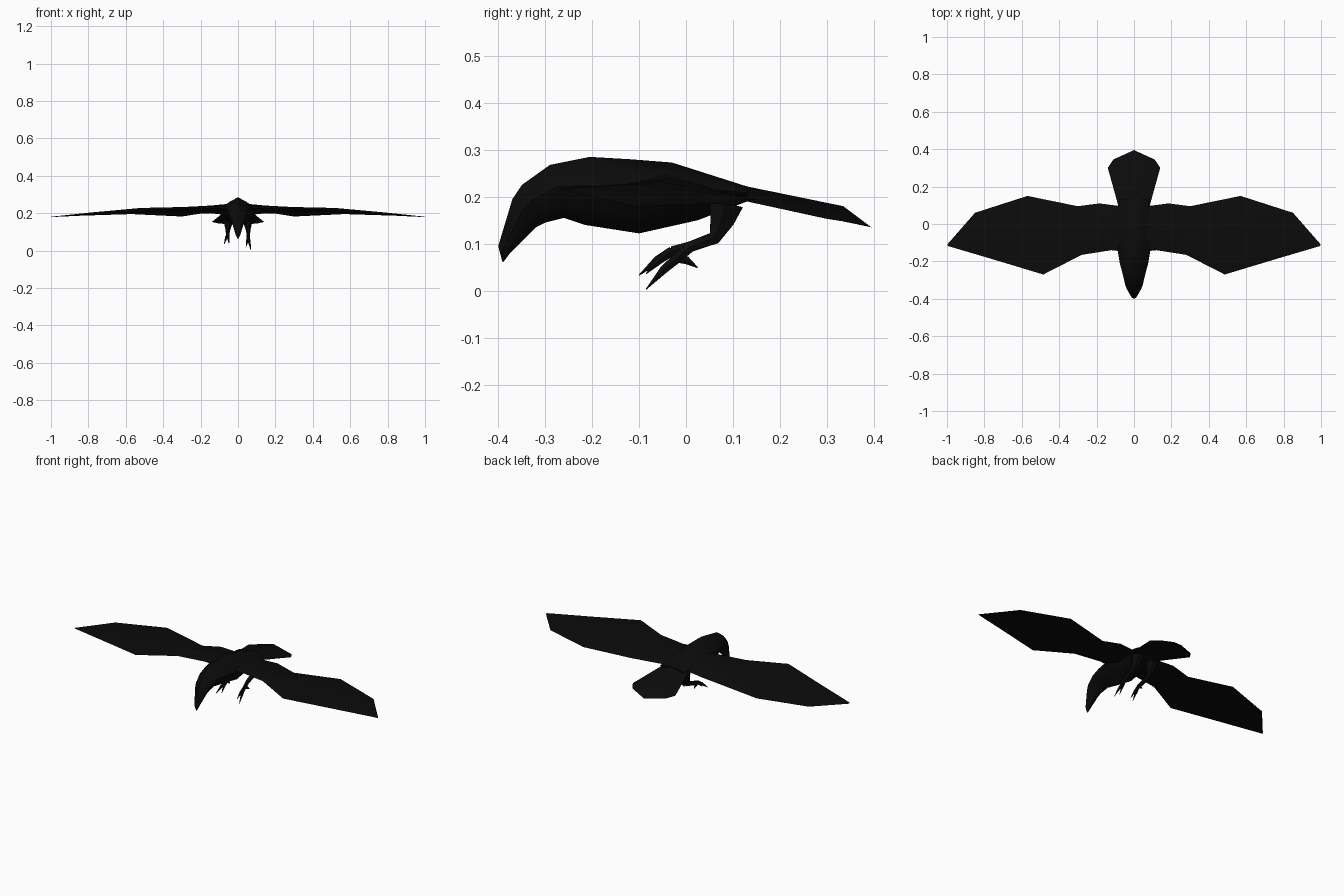
import bpy, bmesh, math
from mathutils import Vector

cube = bpy.data.objects.get("Cube")
if cube:
    bpy.data.objects.remove(cube, do_unlink=True)

black = bpy.data.materials.new("feather_black")
black.use_nodes = True
colour = (0.0033, 0.0033, 0.0033, 1)
black.diffuse_color = colour
black.node_tree.nodes["Principled BSDF"].inputs["Base Color"].default_value = colour


def finish(name, bm, angle=40):
    bmesh.ops.remove_doubles(bm, verts=bm.verts, dist=0.0005)
    bmesh.ops.recalc_face_normals(bm, faces=bm.faces)
    mesh = bpy.data.meshes.new(name)
    bm.to_mesh(mesh)
    bm.free()
    mesh.materials.append(black)
    ob = bpy.data.objects.new(name, mesh)
    bpy.context.collection.objects.link(ob)
    bpy.ops.object.select_all(action='DESELECT')
    ob.select_set(True)
    bpy.context.view_layer.objects.active = ob
    bpy.ops.object.shade_smooth_by_angle(angle=math.radians(angle))
    return ob


def loft(bm, rings):
    """Skin a list of equal-sized rings and cap both ends."""
    rows = [[bm.verts.new(p) for p in r] for r in rings]
    n = len(rows[0])
    for a, b in zip(rows, rows[1:]):
        for i in range(n):
            j = (i + 1) % n
            bm.faces.new((a[i], a[j], b[j], b[i]))
    bm.faces.new(rows[0])
    bm.faces.new(rows[-1])


def tube(bm, stations, sides=6):
    """Tapered limb through (point, radius) stations."""
    pts = [Vector(p) for p, _ in stations]
    rings = []
    for i, (_, r) in enumerate(stations):
        d = (pts[min(i + 1, len(pts) - 1)] - pts[max(i - 1, 0)]).normalized()
        u = (Vector((1, 0, 0)) - d * d.x).normalized()
        v = d.cross(u)
        rings.append([pts[i] + (u * math.cos(t) * 0.8 + v * math.sin(t)) * r
                      for t in (k * math.tau / sides for k in range(sides))])
    loft(bm, rings)


# Body, head and hooked beak: ridge (y, z), belly (y, z), half width
stations = [
    (-0.392, 0.064, -0.39, 0.06, 0.002),
    (-0.40, 0.095, -0.375, 0.08, 0.014),
    (-0.37, 0.195, -0.32, 0.135, 0.038),
    (-0.35, 0.225, -0.30, 0.145, 0.046),
    (-0.29, 0.268, -0.26, 0.155, 0.058),
    (-0.205, 0.285, -0.215, 0.14, 0.076),
    (-0.12, 0.28, -0.10, 0.122, 0.092),
    (-0.03, 0.273, 0.025, 0.15, 0.09),
    (0.13, 0.222, 0.13, 0.19, 0.08),
]
# Section: (fraction of half width, fraction of the way from ridge to belly)
section = [(0, 0), (0.6, 0.17), (1, 0.42), (0.72, 0.78), (0, 1),
           (-0.72, 0.78), (-1, 0.42), (-0.6, 0.17)]
bm = bmesh.new()
loft(bm, [[(w * a, y0 + (y1 - y0) * t, z0 + (z1 - z0) * t) for a, t in section]
          for y0, z0, y1, z1, w in stations])
finish("body", bm, 50)

# Fan tail with a roof-like ridge and thin rim
bm = bmesh.new()
for s in (1, -1):
    ridge = [(0, 0.05, 0.245), (0, 0.13, 0.222), (0, 0.335, 0.18), (0, 0.395, 0.135)]
    rim = [(s * 0.075, 0.06, 0.205), (s * 0.09, 0.12, 0.193),
           (s * 0.14, 0.30, 0.153), (s * 0.11, 0.345, 0.146)]
    keel = [(0, 0.05, 0.19), (0, 0.13, 0.19)]
    for face in ((ridge[0], ridge[1], rim[1], rim[0]),
                 (ridge[1], ridge[2], rim[2], rim[1]),
                 (ridge[2], rim[3], rim[2]), (ridge[2], ridge[3], rim[3]),
                 (keel[0], rim[0], rim[1], keel[1]),
                 (keel[1], rim[1], rim[2]), (keel[1], rim[2], rim[3]),
                 (keel[1], rim[3], ridge[3]),
                 (ridge[0], rim[0], keel[0])):
        bm.faces.new([bm.verts.new(p) for p in face])
finish("tail", bm)

# Wings: leading edge point, trailing edge point, camber above and below
spans = [
    ((0.03, -0.15, 0.225), (0.03, 0.09, 0.205), 0.035, 0.03),
    ((0.12, -0.14, 0.225), (0.185, 0.11, 0.200), 0.026, 0.015),
    ((0.28, -0.165, 0.225), (0.30, 0.095, 0.182), 0.026, 0.010),
    ((0.485, -0.27, 0.217), (0.57, 0.15, 0.195), 0.020, 0.006),
    ((0.75, -0.19, 0.198), (0.85, 0.06, 0.186), 0.010, 0.004),
    ((0.994, -0.118, 0.181), (0.999, -0.11, 0.179), 0.001, 0.001),
]
for side, s in (("left", 1), ("right", -1)):
    rings = []
    for lead, trail, up, down in spans:
        a, b = Vector(lead), Vector(trail)
        m = a.lerp(b, 0.42)
        ring = [a, m + Vector((0, 0, up)), b, m - Vector((0, 0, down))]
        rings.append([(s * p.x, p.y, p.z) for p in ring])
    bm = bmesh.new()
    loft(bm, rings)
    finish(side + "_wing", bm)

# Legs with clawed toes; the left foot hangs slightly lower
for side, s, dy, dz in (("left", 1, 0.012, -0.008), ("right", -1, 0, 0.006)):
    ankle = (s * 0.055, -0.03 + dy, 0.078 + dz)
    bm = bmesh.new()
    tube(bm, [((s * 0.05, 0.085, 0.185), 0.042), ((s * 0.052, 0.077, 0.15), 0.03),
              ((s * 0.054, 0.06, 0.112), 0.016), ((s * 0.055, 0.01, 0.094), 0.013), (ankle, 0.012)])
    if s > 0:
        tips = [(0.068, -0.085, 0.003), (0.042, -0.07, 0.018), (0.057, 0.025, 0.049)]
    else:
        tips = [(-0.075, -0.10, 0.033), (-0.048, -0.085, 0.036), (-0.055, 0.005, 0.057)]
    for tip in tips:
        mid = Vector(ankle).lerp(Vector(tip), 0.45) + Vector((0, 0, 0.004))
        tube(bm, [(ankle, 0.011), (mid, 0.009), (tip, 0.001)], 5)
    finish(side + "_leg", bm)
